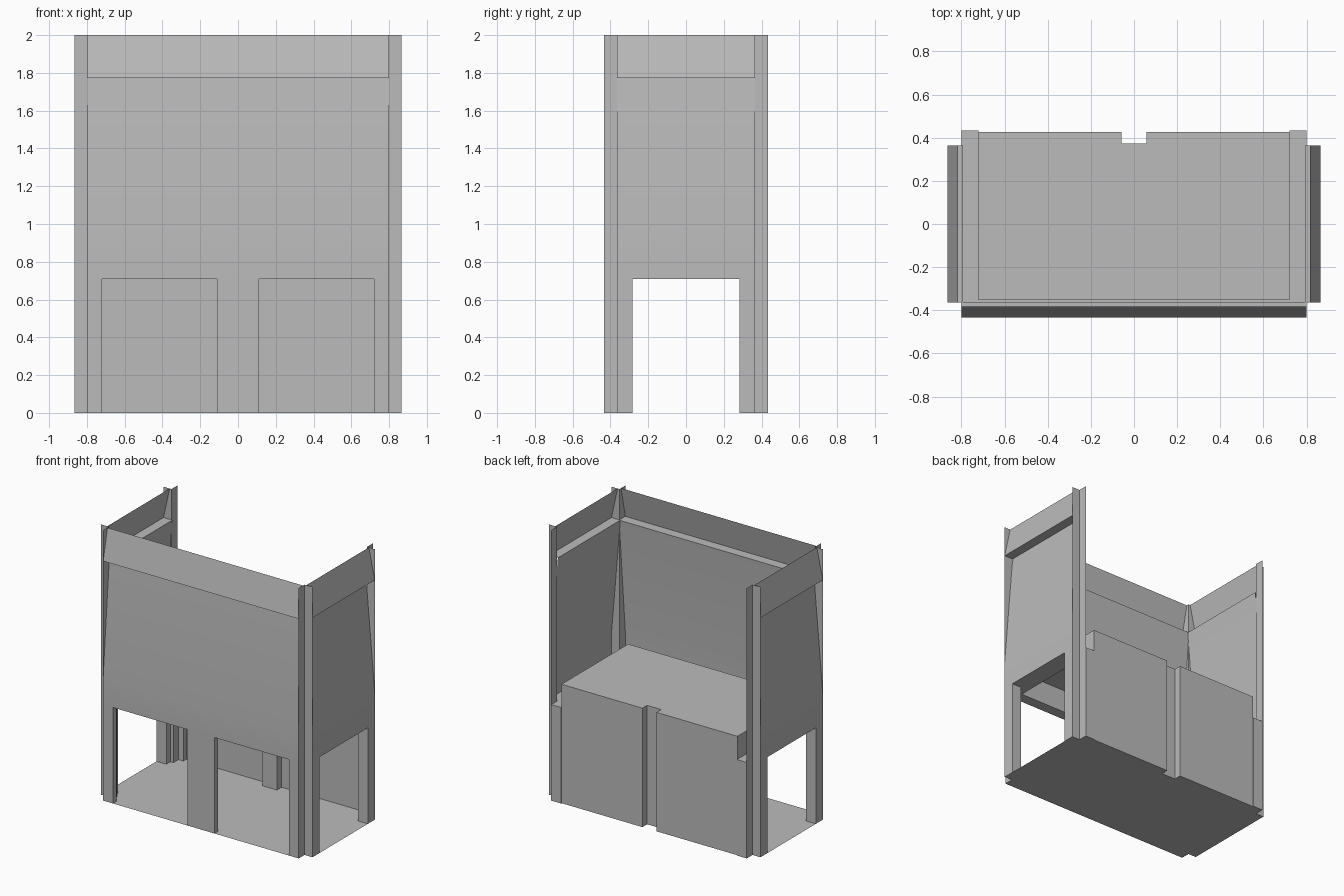
import bpy
import bmesh
import math

cube = bpy.data.objects.get("Cube")
if cube:
    bpy.data.objects.remove(cube, do_unlink=True)

# One plain grey for the whole model
grey = bpy.data.materials.new("plain grey")
grey.use_nodes = True
color = (0.5, 0.5, 0.5, 1)
grey.diffuse_color = color
grey.node_tree.nodes["Principled BSDF"].inputs["Base Color"].default_value = color

# Main sizes: half width, half depth, corner notch, shelf, bench top, full height
W, D = 0.865, 0.433
NX, NY = 0.80, 0.365
SHELF, BENCH, TOP = 0.71, 0.88, 2.0
BX, BACK, FRONT = 0.72, 0.427, -0.352


def finish(name, bm):
    mesh = bpy.data.meshes.new(name)
    bm.to_mesh(mesh)
    bm.free()
    mesh.materials.append(grey)
    obj = bpy.data.objects.new(name, mesh)
    bpy.context.collection.objects.link(obj)
    return obj


def strip(bm, lower, upper):
    """Quads between two matching rows of points."""
    a = [bm.verts.new(p) for p in lower]
    b = [bm.verts.new(p) for p in upper]
    for i in range(len(a) - 1):
        bm.faces.new((a[i], a[i + 1], b[i + 1], b[i]))


def ribbon(name, path, z0, z1):
    """Upright sheet along a plan path."""
    bm = bmesh.new()
    strip(bm, [(x, y, z0) for x, y in path], [(x, y, z1) for x, y in path])
    return finish(name, bm)


def plate(name, outline, z):
    """Flat horizontal sheet."""
    bm = bmesh.new()
    bm.faces.new([bm.verts.new((x, y, z)) for x, y in outline])
    bmesh.ops.recalc_face_normals(bm, faces=bm.faces)
    if bm.faces[:][0].normal.z < 0:
        bmesh.ops.reverse_faces(bm, faces=bm.faces)
    return finish(name, bm)


def prism(name, outline, z0, z1):
    """Closed column with a plan outline."""
    bm = bmesh.new()
    base = bm.faces.new([bm.verts.new((x, y, z0)) for x, y in outline])
    new = bmesh.ops.extrude_face_region(bm, geom=[base])["geom"]
    verts = [v for v in new if isinstance(v, bmesh.types.BMVert)]
    bmesh.ops.translate(bm, verts=verts, vec=(0, 0, z1 - z0))
    bmesh.ops.recalc_face_normals(bm, faces=bm.faces)
    return finish(name, bm)


def rect(x0, x1, y0, y1):
    return [(x0, y0), (x1, y0), (x1, y1), (x0, y1)]


# Wall panels: leaning recess, ledge, then a band leaning inward (inset, height)
profile = [(0, SHELF), (0, 0.92), (0.072, 1.772), (0, 1.772), (0.05, TOP)]


def wall(name, half, distance, angle):
    bm = bmesh.new()
    c, s = math.cos(angle), math.sin(angle)

    def row(u):
        return [(u * c + (distance - d) * s, u * s - (distance - d) * c, z)
                for d, z in profile]
    strip(bm, row(half), row(-half))
    bmesh.ops.recalc_face_normals(bm, faces=bm.faces)
    low = min(bm.faces, key=lambda f: f.calc_center_median().z)
    if low.normal.dot((s, -c, 0)) < 0:
        bmesh.ops.reverse_faces(bm, faces=bm.faces)
    obj = finish(name, bm)
    bpy.ops.object.select_all(action="DESELECT")
    obj.select_set(True)
    bpy.context.view_layer.objects.active = obj
    bpy.ops.object.shade_smooth_by_angle(angle=math.radians(12))


wall("front_wall", NX, D, 0)
wall("left_wall", NY, W, math.pi / 2)
wall("right_wall", NY, W, -math.pi / 2)

# Corner notches and legs
for sx, side in ((1, "left"), (-1, "right")):
    for sy, end in ((-1, "front"), (1, "back")):
        notch = [(sx * NX, sy * D), (sx * NX, sy * NY), (sx * W, sy * NY)]
        order = 1 if sx * sy < 0 else -1
        ribbon(f"{end}_{side}_corner_post", notch[::order], 0, TOP)
        leg = [(BX, D), (NX, D), (NX, NY), (W, NY), (W, 0.283),
               (0.785, 0.283), (0.785, 0.33), (0.76, 0.33), (0.76, 0.39), (BX, 0.39)]
        prism(f"{end}_{side}_leg", [(sx * x, sy * y) for x, y in leg], 0, SHELF)
    # Shelf strips between the bench and the side wall
    plate(f"{side}_shelf", rect(sx * BX, sx * W, -NY, NY), SHELF)
    plate(f"{side}_back_shelf", rect(sx * BX, sx * NX, NY, D), SHELF)

prism("front_middle_leg", rect(-0.11, 0.11, -D, -D + 0.04), 0, SHELF)
plate("front_shelf", rect(-NX, NX, -D, FRONT), SHELF)

# Raised bench with a notched back
back = [(BX, BACK), (0.058, BACK), (0.058, 0.372),
        (-0.058, 0.372), (-0.058, BACK), (-BX, BACK)]
ribbon("bench_back", back, 0, BENCH)
ribbon("bench_skirt", [(-BX, BACK), (-BX, FRONT), (BX, FRONT), (BX, BACK)], SHELF, BENCH)
plate("bench_top", back + [(-BX, FRONT), (BX, FRONT)], BENCH)

# Floor with notched corners
plate("floor", [(-NX, -D), (NX, -D), (NX, -NY), (W, -NY), (W, NY), (NX, NY), (NX, D), (BX, D)]
      + back + [(-BX, D), (-NX, D), (-NX, NY), (-W, NY), (-W, -NY), (-NX, -NY)], 0)
